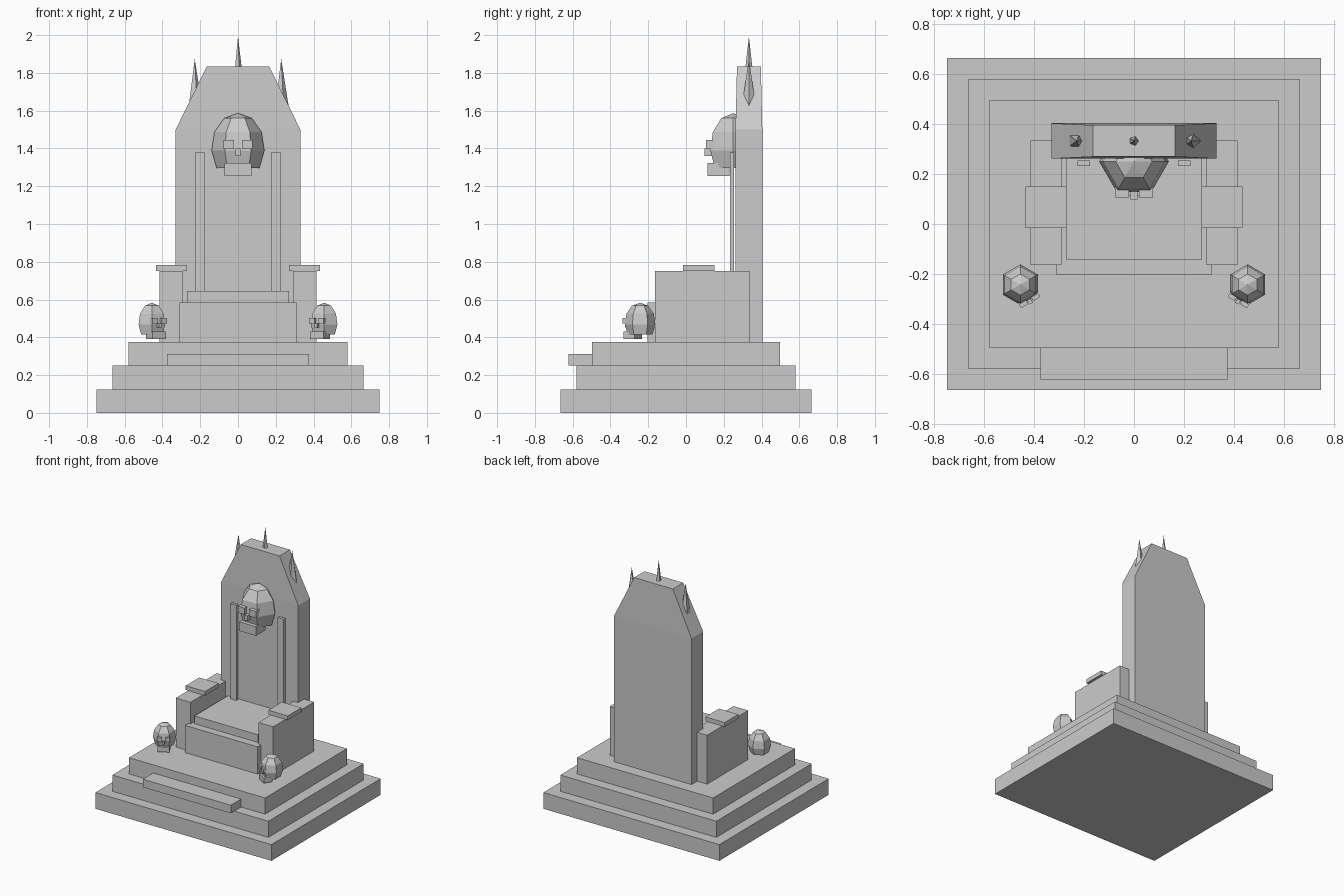
import bpy, bmesh
from math import radians, sin, cos, pi
from mathutils import Matrix, Vector

cube = bpy.data.objects.get("Cube")
if cube:
    bpy.data.objects.remove(cube, do_unlink=True)

# Single stone colour
STONE = (0.6, 0.6, 0.6, 1)
stone = bpy.data.materials.new("grey stone")
stone.use_nodes = True
stone.diffuse_color = STONE
stone.node_tree.nodes["Principled BSDF"].inputs["Base Color"].default_value = STONE


def finish(name, bm, matrix=Matrix()):
    bmesh.ops.recalc_face_normals(bm, faces=bm.faces)
    mesh = bpy.data.meshes.new(name)
    bm.to_mesh(mesh)
    bm.free()
    mesh.materials.append(stone)
    obj = bpy.data.objects.new(name, mesh)
    obj.matrix_world = matrix
    bpy.context.collection.objects.link(obj)
    return obj


def box(name, x, y, z, matrix=Matrix()):
    """Box from (low, high) pairs on each axis."""
    bm = bmesh.new()
    bmesh.ops.create_cube(bm, size=1)
    for v in bm.verts:
        v.co = Vector([(lo + hi) / 2 + c * (hi - lo)
                       for c, (lo, hi) in zip(v.co, (x, y, z))])
    return finish(name, bm, matrix)


def spike(name, x, tip, radius, depth):
    """Five-sided spike sunk into the backrest, one edge towards +x."""
    bm = bmesh.new()
    bmesh.ops.create_cone(bm, cap_ends=True, segments=5, radius1=radius,
                          radius2=0, depth=depth,
                          matrix=Matrix.Rotation(radians(-90), 4, "Z"))
    return finish(name, bm, Matrix.Translation((x, 0.333, tip - depth / 2)))


def skull(name, matrix):
    """Six-sided cranium cut off below, with eyes, nose and jaw."""
    bm = bmesh.new()
    top = bm.verts.new((0, 0, 0.183))
    rings = []
    for k in range(1, 5):
        t = 0.7 * pi * k / 4
        rings.append([bm.verts.new((0.14 * sin(t) * cos(pi * i / 3),
                                    0.14 * sin(t) * sin(pi * i / 3),
                                    0.183 * cos(t))) for i in range(6)])
    for i in range(6):
        j = (i + 1) % 6
        bm.faces.new((top, rings[0][i], rings[0][j]))
        for a, b in zip(rings, rings[1:]):
            bm.faces.new((a[i], b[i], b[j], a[j]))
    bm.faces.new(rings[-1])
    finish(name + "_cranium", bm, matrix)
    for side, x in (("right", (-0.077, -0.02)), ("left", (0.02, 0.077))):
        box(f"{name}_{side}_eye", x, (-0.143, -0.09), (-0.008, 0.042), matrix)
    box(name + "_nose", (-0.014, 0.014), (-0.152, -0.1), (-0.045, -0.005), matrix)
    box(name + "_jaw", (-0.072, 0.072), (-0.135, -0.02), (-0.15, -0.08), matrix)


# Stepped base
for i, (hx, hy) in enumerate(((0.75, 0.665), (0.665, 0.58), (0.58, 0.498))):
    box(f"base_tier_{i + 1}", (-hx, hx), (-hy, hy), (i * 0.125, (i + 1) * 0.125))
box("front_step", (-0.375, 0.375), (-0.623, -0.45), (0.25, 0.312))

# Seat
box("seat", (-0.31, 0.31), (-0.205, 0.3), (0.375, 0.585))
box("seat_slab", (-0.27, 0.27), (-0.145, 0.3), (0.585, 0.645))

# Backrest: outline with chamfered shoulders, thinner at the top
bm = bmesh.new()
outline = [(-0.33, 0.375), (0.33, 0.375), (0.33, 1.5),
           (0.165, 1.835), (-0.165, 1.835), (-0.33, 1.5)]
front, back = [], []
for x, z in outline:
    inset = 0.008 if z > 1.6 else 0
    front.append(bm.verts.new((x, 0.262 + inset, z)))
    back.append(bm.verts.new((x, 0.404 - inset, z)))
for loop in (front, back):
    a, b, c, d, e, f = loop
    bm.faces.new((a, b, c, f))
    bm.faces.new((f, c, d, e))
for i in range(6):
    j = (i + 1) % 6
    bm.faces.new((front[i], front[j], back[j], back[i]))
finish("backrest", bm)

# Mirrored arms, pilasters, shoulder spikes and guardian skulls
for side, s in (("right", -1), ("left", 1)):
    def span(lo, hi):
        return tuple(sorted((s * lo, s * hi)))
    box(side + "_arm", span(0.29, 0.415), (-0.165, 0.335), (0.375, 0.752))
    box(side + "_arm_cap", span(0.27, 0.435), (-0.016, 0.15), (0.752, 0.784))
    box(side + "_pilaster", span(0.176, 0.227), (0.232, 0.254), (0.63, 1.378))
    spike(side + "_spike", s * 0.229, 1.873, 0.047, 0.3)
    skull(side + "_guardian", Matrix.Translation((s * 0.456, -0.243, 0.477))
          @ Matrix.Rotation(radians(-30 * s), 4, "Z") @ Matrix.Scale(0.58, 4))

# Crown spike and the large skull on the backrest
spike("crown_spike", 0, 1.992, 0.025, 0.21)
skull("crest", Matrix.Translation((0, 0.25, 1.404)))
